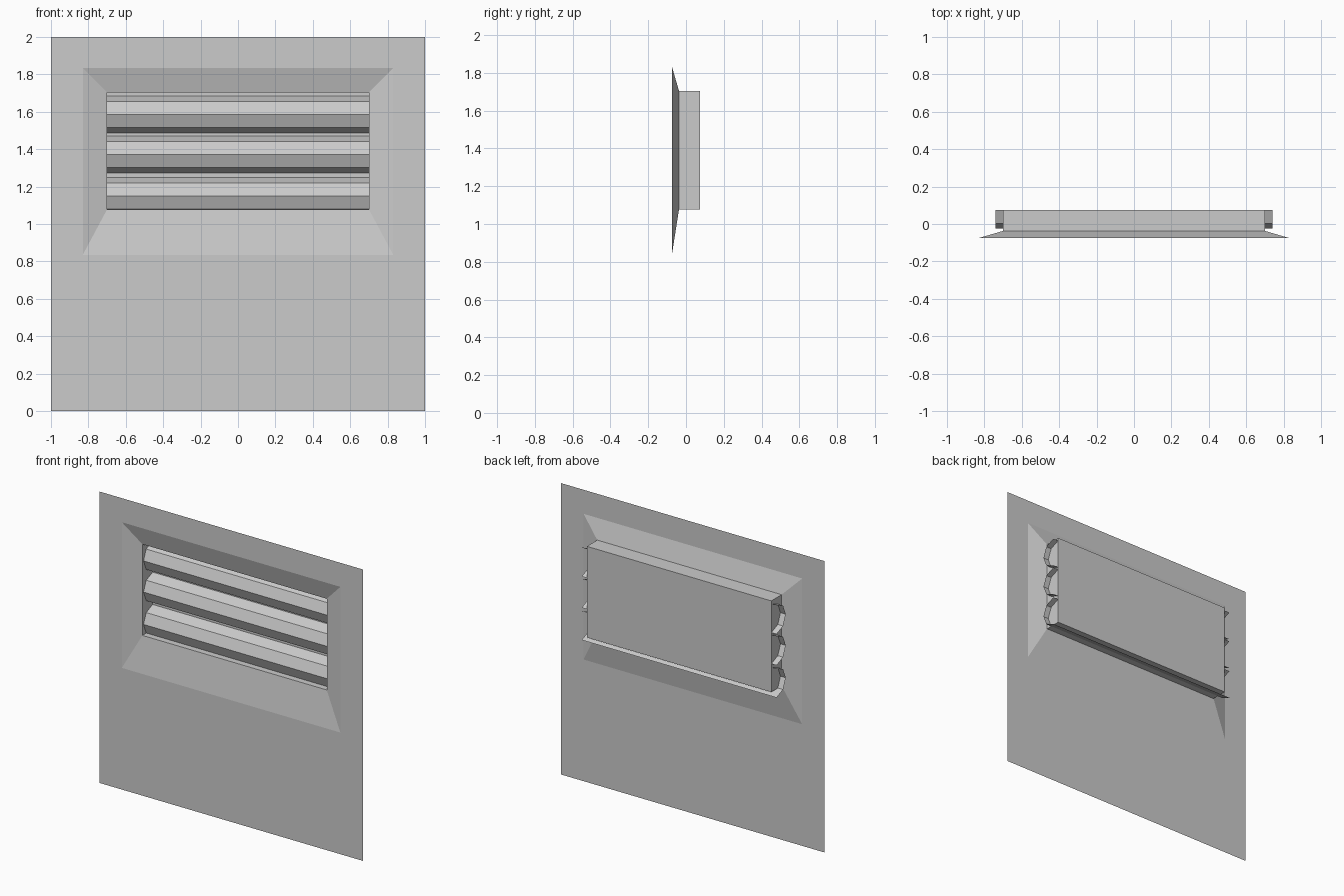
import bpy, bmesh, math

if "Cube" in bpy.data.objects:
    bpy.data.objects.remove(bpy.data.objects["Cube"])


def finish(name, bm):
    mesh = bpy.data.meshes.new(name)
    bm.to_mesh(mesh)
    bm.free()
    obj = bpy.data.objects.new(name, mesh)
    bpy.context.collection.objects.link(obj)
    return obj


def rect_loop(bm, half_width, z_low, z_high, y):
    corners = [(-half_width, z_low), (half_width, z_low),
               (half_width, z_high), (-half_width, z_high)]
    return [bm.verts.new((x, y, z)) for x, z in corners]


def nested_rects(name, rects, cap=False):
    """Bridge successive rectangles with faces looking to the front / inside."""
    bm = bmesh.new()
    loops = [rect_loop(bm, *r) for r in rects]
    for a, b in zip(loops, loops[1:]):
        for i in range(4):
            j = (i + 1) % 4
            bm.faces.new((a[i], a[j], b[j], b[i]))
    if cap:
        bm.faces.new(loops[-1])
    return finish(name, bm)


def slat(name, z, y=0.074, radius=0.099, half_length=0.74, segments=4):
    """Open half-octagon strip bulging to the front."""
    bm = bmesh.new()
    rows = []
    for i in range(segments + 1):
        t = -math.pi / 2 + math.pi * i / segments
        py, pz = y - radius * math.cos(t), z + radius * math.sin(t)
        rows.append([bm.verts.new((x, py, pz)) for x in (-half_length, half_length)])
    for a, b in zip(rows, rows[1:]):
        bm.faces.new((a[0], a[1], b[1], b[0]))
    return finish(name, bm)


outer = (1.0, 0.0, 2.0, -0.075)
opening = (0.83, 0.835, 1.835, -0.075)
throat = (0.70, 1.078, 1.704, -0.037)
back = (0.70, 1.078, 1.704, 0.075)

# Flat wall panel with the opening
nested_rects("wall_panel", [outer, opening])

# Bevelled surround sloping inwards
nested_rects("sloped_frame", [opening, throat])

# Open-fronted box behind the surround
nested_rects("vent_housing", [throat, back], cap=True)

# Three rounded slats, running through the housing sides
for n, z in enumerate((1.585, 1.371, 1.149), 1):
    slat(f"vent_slat_{n}", z)
